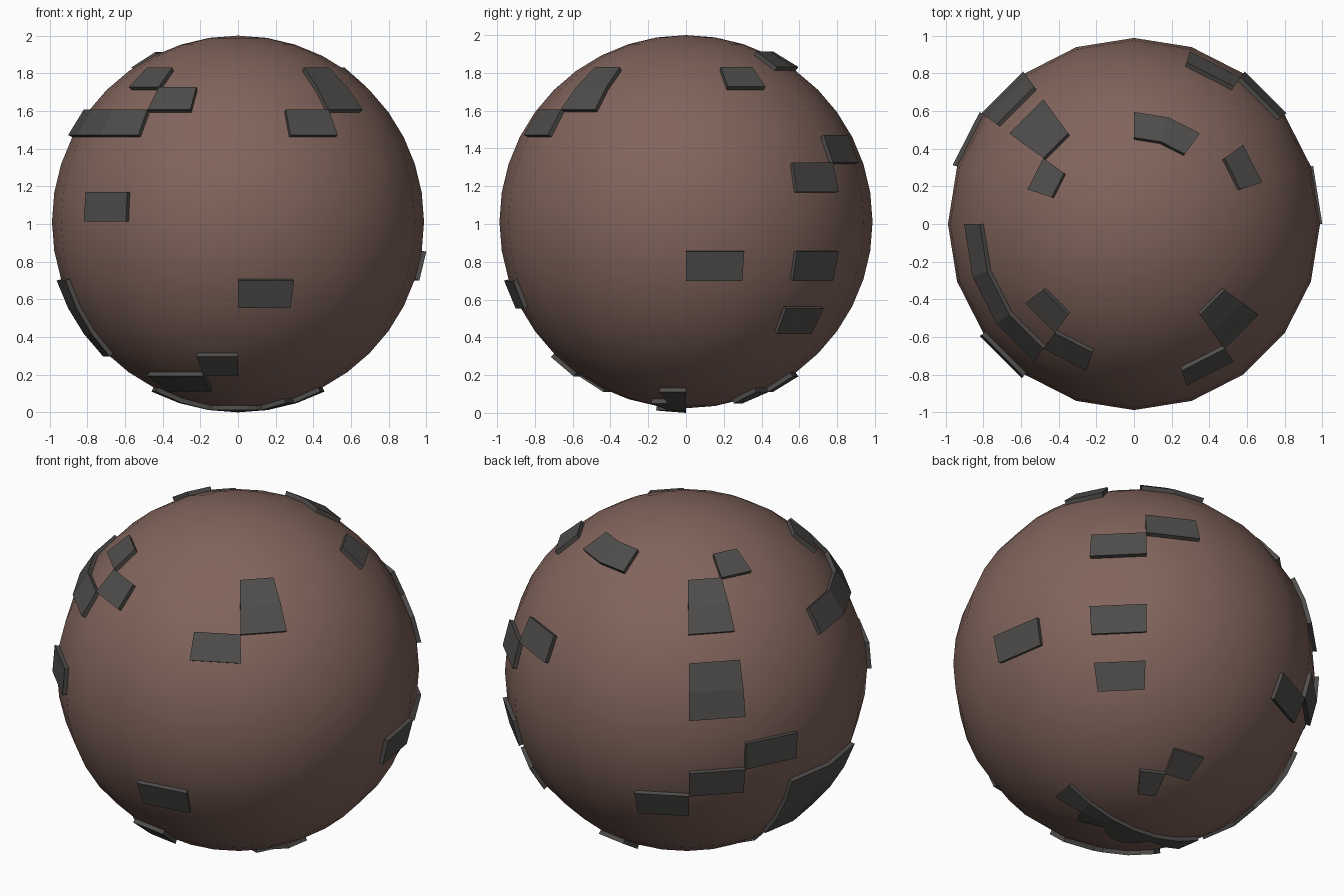
import bpy, bmesh
from math import sin, cos, radians
from mathutils import Vector, Matrix

if "Cube" in bpy.data.objects:
    bpy.data.objects.remove(bpy.data.objects["Cube"])

R = 0.9877          # ball radius
RP = 1.0123         # outer radius of the raised plates
CENTRE = Vector((0, 0, 2 - R))


def material(name, rgb):
    m = bpy.data.materials.new(name)
    m.diffuse_color = (*rgb, 1)
    m.use_nodes = True
    m.node_tree.nodes["Principled BSDF"].inputs["Base Color"].default_value = m.diffuse_color
    return m


brown = material("brown_rock", (0.22, 0.128, 0.105))
grey = material("dark_grey", (0.078, 0.075, 0.071))

# Ball: 20 segments by 20 rings, smooth
bpy.ops.mesh.primitive_uv_sphere_add(segments=20, ring_count=20, radius=R, location=CENTRE)
ball = bpy.context.object
ball.name = "ball"
ball.data.materials.append(brown)
bpy.ops.object.shade_smooth()


def point(row, col):
    lat, lon = radians(9 * row), radians(18 * col)
    return Vector((cos(lat) * cos(lon), cos(lat) * sin(lon), sin(lat))) * RP


def plate(name, *blocks):
    """Raised slab over blocks of grid cells: (first row, last row, first col, last col)."""
    bm = bmesh.new()
    for r0, r1, c0, c1 in blocks:
        for r in range(r0, r1 + 1):
            for c in range(c0, c1 + 1):
                ring = [point(r, c), point(r, c + 1), point(r + 1, c + 1), point(r + 1, c)]
                if r == -10:              # triangles at the bottom pole
                    ring = ring[1:]
                bm.faces.new([bm.verts.new(p) for p in ring])
    bmesh.ops.remove_doubles(bm, verts=bm.verts[:], dist=1e-4)
    new = bmesh.ops.extrude_face_region(bm, geom=bm.faces[:], use_keep_orig=True)["geom"]
    inner = [g for g in new if isinstance(g, bmesh.types.BMVert)]
    bmesh.ops.scale(bm, verts=inner, vec=Vector((1, 1, 1)) * (R * 0.99 / RP))
    bmesh.ops.recalc_face_normals(bm, faces=bm.faces[:])
    me = bpy.data.meshes.new(name)
    bm.to_mesh(me)
    bm.free()
    me.materials.append(grey)
    ob = bpy.data.objects.new(name, me)
    ob.location = CENTRE
    bpy.context.collection.objects.link(ob)


# Single blocks of cells: rows are 9 degrees of latitude, columns 18 degrees of longitude
blocks = [
    (5, 5, 12, 12), (4, 4, 13, 13), (3, 3, 10, 12), (0, 0, 12, 12),          # front left
    (4, 5, 17, 17), (3, 3, 16, 16), (-3, -3, 15, 15),                        # front right
    (-6, -6, 14, 14), (-7, -7, 12, 13),                                      # front low
    (5, 5, 1, 1), (-2, -2, 0, 0), (1, 1, 2, 2), (2, 2, 3, 3),                # right
    (-2, -2, 2, 2), (-4, -4, 2, 2),
    (6, 6, 3, 4), (-7, -7, 4, 4), (-8, -8, 3, 3),                            # back
    (4, 5, 7, 7), (6, 6, 8, 8), (1, 2, 7, 7), (-2, -2, 7, 7),                # back left
    (-1, -1, 8, 8), (-3, -3, 6, 6), (-5, -3, 9, 10),
]
for i, b in enumerate(blocks):
    plate(f"raised_plate_{i + 1}", b)

# Plate around the bottom pole, with an arm to each side
plate("bottom_plate", (-10, -10, 10, 19), (-9, -8, 10, 10), (-9, -9, 18, 19), (-8, -8, 19, 19))
